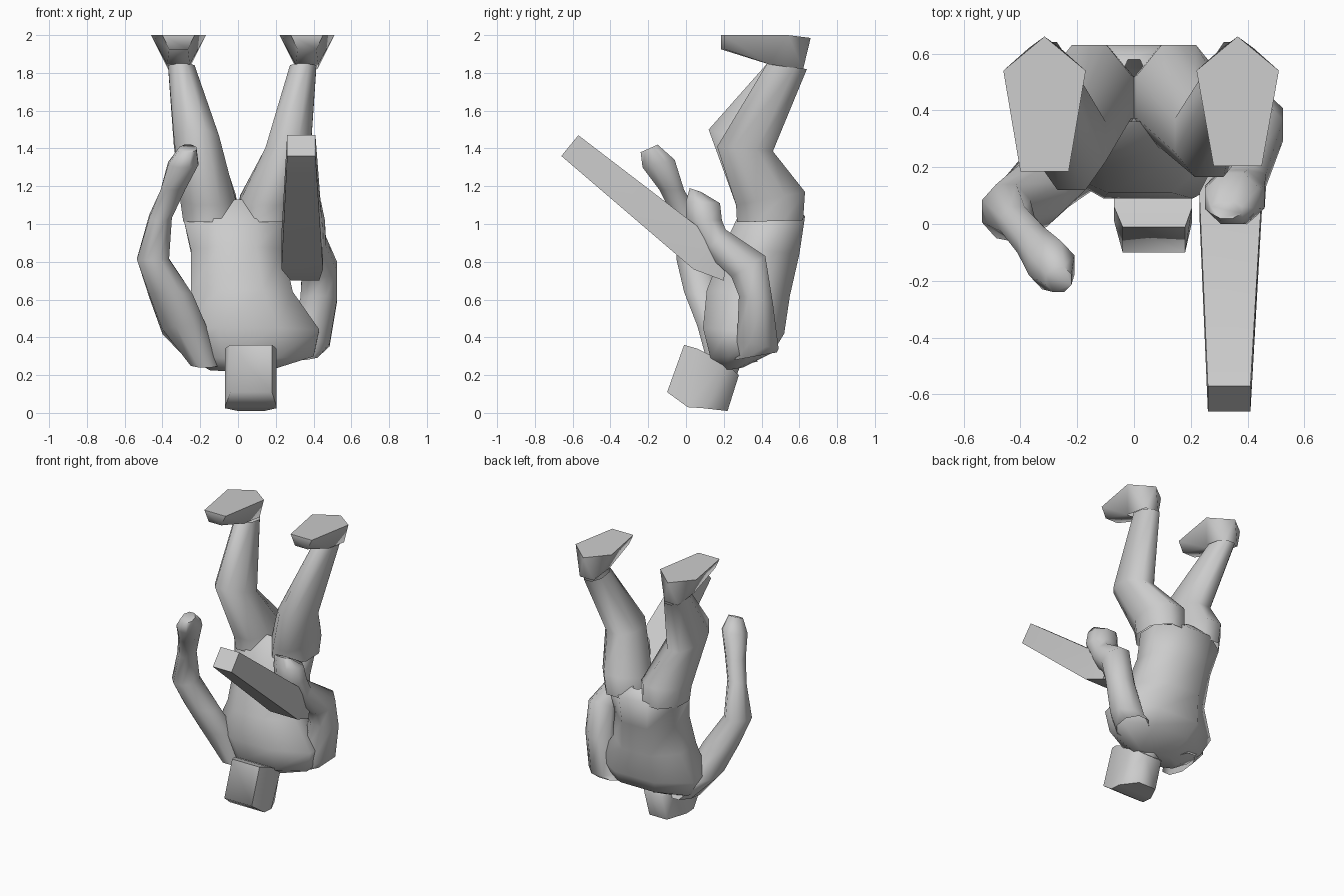
import bpy, bmesh, math

if "Cube" in bpy.data.objects:
    bpy.data.objects.remove(bpy.data.objects["Cube"])


def finish(name, bm):
    bmesh.ops.recalc_face_normals(bm, faces=bm.faces)
    me = bpy.data.meshes.new(name)
    bm.to_mesh(me)
    bm.free()
    ob = bpy.data.objects.new(name, me)
    bpy.context.collection.objects.link(ob)
    bpy.ops.object.select_all(action='DESELECT')
    ob.select_set(True)
    bpy.context.view_layer.objects.active = ob
    bpy.ops.object.shade_smooth_by_angle(angle=math.radians(75))
    return ob


def loft(name, rings, sides=8, caps=(True, True)):
    """Skin rings given as (front y, front z, back y, back z, min x, max x)."""
    bm = bmesh.new()
    loops = []
    k = 1 / math.cos(math.pi / sides)
    for fy, fz, by, bz, x0, x1 in rings:
        loop = []
        for i in range(sides):
            a = 2 * math.pi * (i + 0.5) / sides
            u = math.cos(a) * k
            v = math.sin(a) * (k if sides % 4 == 0 else 1)
            loop.append(bm.verts.new(((x0 + x1) / 2 + u * (x1 - x0) / 2,
                                      (fy + by) / 2 + v * (by - fy) / 2,
                                      (fz + bz) / 2 + v * (bz - fz) / 2)))
        loops.append(loop)
    for a, b in zip(loops, loops[1:]):
        for i in range(sides):
            j = (i + 1) % sides
            bm.faces.new((a[i], a[j], b[j], b[i]))
    if caps[0]:
        bm.faces.new(loops[0][::-1])
    if caps[1]:
        bm.faces.new(loops[-1])
    return finish(name, bm)


def foot(name, cx, toe_y):
    """Flat sole with a pointed heel, rising to a narrow open ankle."""
    bm = bmesh.new()
    sole = [(cx - .085, toe_y), (cx + .085, toe_y), (cx + .145, .54), (cx, .66), (cx - .145, .54)]
    upper = [(cx - .05, toe_y, 1.925), (cx + .05, toe_y, 1.925), (cx + .06, .44, 1.845),
             (cx + .055, .62, 1.82), (cx - .055, .62, 1.82), (cx - .06, .44, 1.845)]
    s = [bm.verts.new((x, y, 2.0 - .015 * (y > .6))) for x, y in sole]
    t = [bm.verts.new(p) for p in upper]
    bm.faces.new(s)
    for f in ((s[0], s[1], t[1], t[0]), (s[1], s[2], t[2], t[1]), (s[2], t[3], t[2]),
              (s[2], s[3], t[3]), (s[3], t[4], t[3]), (s[3], s[4], t[4]),
              (s[4], t[5], t[4]), (s[4], s[0], t[0], t[5]), (t[0], t[1], t[2], t[5])):
        bm.faces.new(f)
    return finish(name, bm)


# torso, upside down: neck at the bottom, hips on top
loft("torso", [(.18, .22, .30, .24, -.15, .17),
               (.13, .29, .46, .32, -.27, .40),
               (.09, .45, .52, .42, -.33, .43),
               (.11, .65, .55, .62, -.25, .29),
               (.20, .88, .60, .84, -.25, .24),
               (.27, 1.03, .63, 1.04, -.29, .26),
               (.36, 1.13, .58, 1.10, -.05, .05)], caps=(True, False))

# head: broad face tapering to the back
loft("head", [(-.10, .11, -.01, .36, -.04, .18),
              (.01, .03, .06, .34, -.07, .205),
              (.09, .025, .20, .27, -.07, .205),
              (.22, .01, .28, .20, .00, .14)], 4)
loft("neck", [(.10, .20, .26, .18, .0, .14), (.16, .30, .30, .28, -.03, .16)], 6, (False, False))

# legs
for side, s, drop in (("left", -1, 0), ("right", 1, .09)):
    def xr(a, b):
        return sorted((s * a, s * b))
    d = drop / 2
    loft(side + "_leg", [(.27, 1.01, .62, 1.02, *xr(.0, .29)),
                         (.265, 1.10, .63, 1.17, *xr(.01, .305)),
                         (.12 + d, 1.50 - drop, .46, 1.385, *xr(.10 + d, .34 + d)),
                         (.43, 1.85, .64, 1.82, *xr(.23 + d, .37 + d))],
         caps=(False, False))
foot("left_foot", -.315, .185)
foot("right_foot", .365, .205)

# left arm and fist, hanging free
loft("left_arm", [(.12, .24, .38, .27, -.25, -.10),
                  (.06, .46, .30, .40, -.40, -.16),
                  (-.01, .64, .21, .60, -.47, -.24),
                  (-.05, .81, .14, .82, -.535, -.365),
                  (-.06, 1.02, .06, 1.06, -.47, -.35),
                  (-.14, 1.18, -.01, 1.18, -.41, -.28),
                  (-.23, 1.30, -.06, 1.34, -.37, -.21),
                  (-.24, 1.38, -.15, 1.42, -.31, -.22)], caps=(False, True))

# right arm: broad upper arm, forearm folded forward, fist on the weapon
loft("right_arm", [(.26, .28, .48, .32, .22, .42),
                   (.27, .38, .49, .34, .26, .485),
                   (.28, .62, .46, .58, .33, .525),
                   (.24, .72, .42, .83, .34, .525),
                   (.10, .85, .21, .97, .29, .465),
                   (.00, 1.02, .19, 1.02, .25, .46),
                   (.00, 1.12, .18, 1.11, .25, .44),
                   (.02, 1.19, .08, 1.17, .27, .38)], caps=(False, True))

# tapered weapon
loft("weapon", [(-.66, 1.36, -.57, 1.47, .26, .41),
                (.04, .76, .11, .95, .23, .45),
                (.20, .70, .21, .78, .28, .43)], 4)
